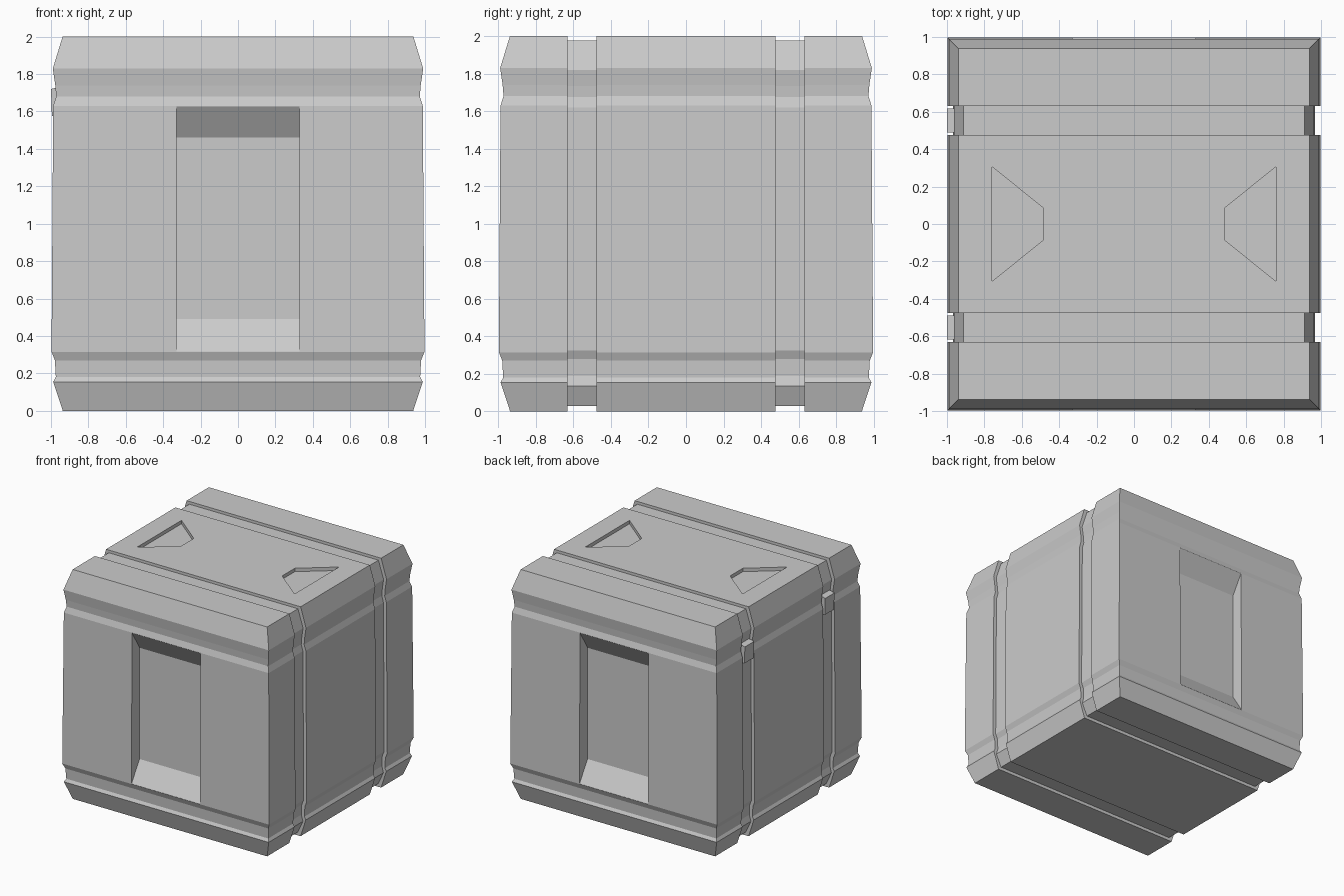
import bpy, bmesh

if "Cube" in bpy.data.objects:
    bpy.data.objects.remove(bpy.data.objects["Cube"])


def make_object(name, bm):
    bmesh.ops.recalc_face_normals(bm, faces=bm.faces)
    mesh = bpy.data.meshes.new(name)
    bm.to_mesh(mesh)
    bm.free()
    obj = bpy.data.objects.new(name, mesh)
    bpy.context.collection.objects.link(obj)
    return obj


def bridge(bm, a, b):
    n = len(a)
    for i in range(n):
        j = (i + 1) % n
        bm.faces.new((a[i], a[j], b[j], b[i]))


def prism(name, loop_a, loop_b):
    bm = bmesh.new()
    a = [bm.verts.new(p) for p in loop_a]
    b = [bm.verts.new(p) for p in loop_b]
    bridge(bm, a, b)
    bm.faces.new(a)
    bm.faces.new(b)
    return make_object(name, bm)


def cut(target, cutter):
    mod = target.modifiers.new("cut", 'BOOLEAN')
    mod.operation = 'DIFFERENCE'
    mod.solver = 'EXACT'
    mod.object = cutter
    bpy.context.view_layer.objects.active = target
    bpy.ops.object.modifier_apply(modifier=mod.name)
    bpy.data.objects.remove(cutter)


# Crate body: square rings stacked along (half width, height)
wall = [(0.937, 0), (0.988, 0.155), (0.974, 0.18), (0.979, 0.27),
        (0.997, 0.315), (0.988, 1.63), (0.972, 1.68), (0.977, 1.74),
        (0.990, 1.83), (0.938, 2.0)]
bm = bmesh.new()
rings = [[bm.verts.new((sx * w, sy * w, z))
          for sx, sy in ((-1, -1), (1, -1), (1, 1), (-1, 1))] for w, z in wall]
for lower, upper in zip(rings, rings[1:]):
    bridge(bm, lower, upper)
bm.faces.new(rings[0])
bm.faces.new(rings[-1])
body = make_object("crate_body", bm)

# Strap grooves running all the way around
floor = [(0.91, 0.028), (0.96, 0.135), (0.945, 0.19), (0.949, 0.28),
         (0.968, 0.325), (0.960, 1.62), (0.944, 1.675), (0.949, 1.735),
         (0.962, 1.82), (0.912, 1.976)]
inner = floor + [(-x, z) for x, z in reversed(floor)]
outer = [(1.3 * x, 1 + 1.3 * (z - 1)) for x, z in inner]
for s in (-1, 1):
    bm = bmesh.new()
    loops = [[bm.verts.new((x, s * y, z)) for x, z in pts]
             for pts, y in ((inner, 0.477), (outer, 0.477),
                            (outer, 0.632), (inner, 0.632))]
    for i in range(4):
        bridge(bm, loops[i], loops[(i + 1) % 4])
    cut(body, make_object("groove_cutter", bm))

# Front and back recesses with sloped top and bottom
recess = [(1.1, 0.316), (0.996, 0.316), (0.885, 0.49),
          (0.885, 1.46), (0.988, 1.628), (1.1, 1.628)]
for s in (-1, 1):
    cut(body, prism("recess_cutter",
                    [(-0.33, s * y, z) for y, z in recess],
                    [(0.33, s * y, z) for y, z in recess]))

# Arrow-shaped pockets in the lid
pocket = [(0.76, -0.307), (0.76, 0.307), (0.487, 0.087), (0.487, -0.087)]
for s in (-1, 1):
    cut(body, prism("pocket_cutter",
                    [(s * x, y, 1.97) for x, y in pocket],
                    [(s * x, y, 2.1) for x, y in pocket]))

# Strap buckles on the left side
buckle = [(-0.93, 1.57), (-0.995, 1.575), (-1.0, 1.72), (-0.965, 1.73), (-0.93, 1.73)]
for s, side in ((-1, "front"), (1, "back")):
    prism("buckle_" + side,
          [(x, s * 0.49, z) for x, z in buckle],
          [(x, s * 0.617, z) for x, z in buckle])
